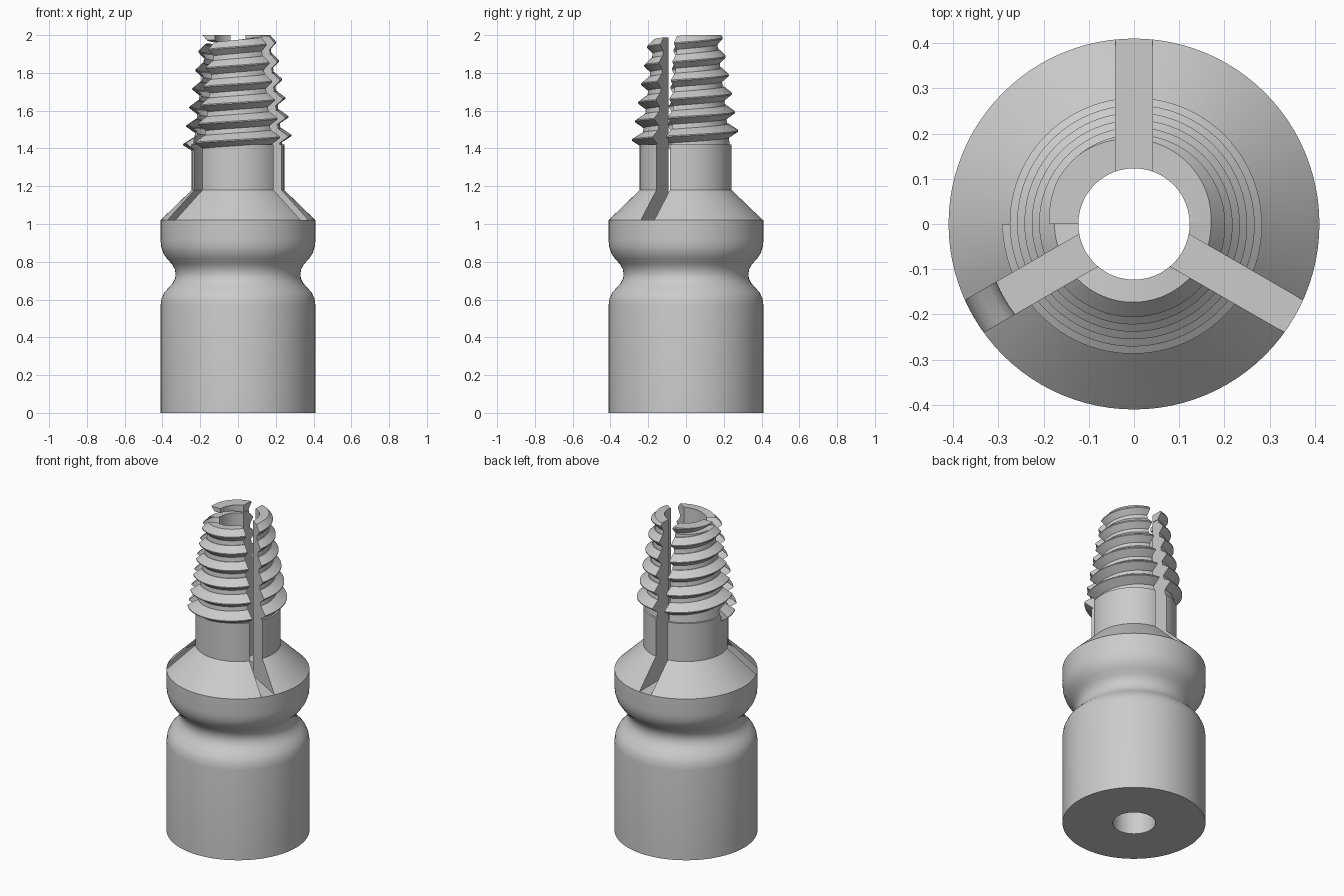
import bpy, bmesh, math
from mathutils import Matrix

old = bpy.data.objects.get("Cube")
if old:
    bpy.data.objects.remove(old, do_unlink=True)

steel = bpy.data.materials.new("grey_steel")
steel.use_nodes = True
grey = (0.6, 0.6, 0.6, 1)
steel.diffuse_color = grey
steel.node_tree.nodes["Principled BSDF"].inputs["Base Color"].default_value = grey

SEG, BORE, SLOT = 96, 0.123, 0.082
START, PITCH, TURNS = 1.42, 0.0985, 6
CORE_TOP, TOP = 1.95, 2.0


def add_object(name, bm):
    bmesh.ops.recalc_face_normals(bm, faces=bm.faces)
    if bm.calc_volume(signed=True) < 0:
        bmesh.ops.reverse_faces(bm, faces=bm.faces)
    mesh = bpy.data.meshes.new(name)
    bm.to_mesh(mesh)
    bm.free()
    mesh.materials.append(steel)
    obj = bpy.data.objects.new(name, mesh)
    bpy.context.collection.objects.link(obj)
    return obj


def sweep(name, rings, closed):
    """Skin a list of point loops, joined end to end or capped."""
    bm = bmesh.new()
    loops = [[bm.verts.new(p) for p in ring] for ring in rings]
    n = len(loops[0])
    pairs = list(zip(loops, loops[1:])) + ([(loops[-1], loops[0])] if closed else [])
    for a, b in pairs:
        for i in range(n):
            j = (i + 1) % n
            bm.faces.new((a[i], a[j], b[j], b[i]))
    if not closed:
        bm.faces.new(loops[0])
        bm.faces.new(loops[-1])
    return add_object(name, bm)


def place(angle, profile):
    c, s = math.cos(angle), math.sin(angle)
    return [(r * c, r * s, z) for r, z in profile]


def revolve(name, profile):
    return sweep(name, [place(math.tau * i / SEG, profile) for i in range(SEG)], True)


def core_radius(z):
    return 0.235 - 0.12 * (z - START)


def crest_radius(z):
    return 0.291 - 0.165 * (z - START)


def box(name, size, centre, turn=0):
    bm = bmesh.new()
    bmesh.ops.create_cube(bm, size=1, matrix=Matrix.Rotation(turn, 4, "Z")
                          @ Matrix.Translation(centre) @ Matrix.Diagonal((*size, 1)))
    return add_object(name, bm)


def boolean(target, tool, operation):
    mod = target.modifiers.new(operation.title(), "BOOLEAN")
    mod.operation, mod.object, mod.solver = operation, tool, "EXACT"
    bpy.context.view_layer.objects.active = target
    bpy.ops.object.modifier_apply(modifier=mod.name)
    bpy.data.objects.remove(tool, do_unlink=True)


# Turned body: plain base, rounded waist groove, cone, neck, tapered core
groove = [(0.41, 0.57), (0.405, 0.605), (0.39, 0.638), (0.365, 0.665), (0.345, 0.688),
          (0.333, 0.713), (0.33, 0.735), (0.335, 0.762), (0.35, 0.788), (0.375, 0.815),
          (0.395, 0.845), (0.407, 0.88), (0.41, 0.915)]
body = revolve("expansion_anchor", [(0.08, 0), (0.41, 0)] + groove + [
    (0.41, 1.02), (0.245, 1.18), (0.245, 1.42), (core_radius(1.42), 1.421),
    (core_radius(CORE_TOP), CORE_TOP), (0.08, CORE_TOP)])

# Tapered right-hand thread, its root reaching in to the bore
rings = []
for i in range(TURNS * SEG + 1):
    z = START + PITCH * i / SEG
    r, crest = core_radius(z), crest_radius(z)
    rings.append(place(math.pi + math.tau * i / SEG,
                       [(0.1, z - 0.038), (r, z - 0.038), (crest, z - 0.003),
                        (crest, z + 0.003), (r, z + 0.038), (0.1, z + 0.038)]))
boolean(body, sweep("thread", rings, False), "UNION")

# Through bore and flat top
bore_profile = [(0.02, -0.2), (BORE, -0.2), (BORE, 2.3), (0.02, 2.3)]
boolean(body, revolve("bore_cutter", bore_profile), "DIFFERENCE")
boolean(body, box("top_cutter", (1, 1, 0.5), (0, 0, TOP + 0.25)), "DIFFERENCE")

# Three radial slots dividing the upper part
for k in range(3):
    cutter = box("slot_cutter", (0.6, SLOT, 1.2), (0.3, 0, 1.62),
                 math.pi / 2 + math.tau * k / 3)
    boolean(body, cutter, "DIFFERENCE")

body.select_set(True)
bpy.context.view_layer.objects.active = body
bpy.ops.object.shade_smooth_by_angle(angle=math.radians(25))
